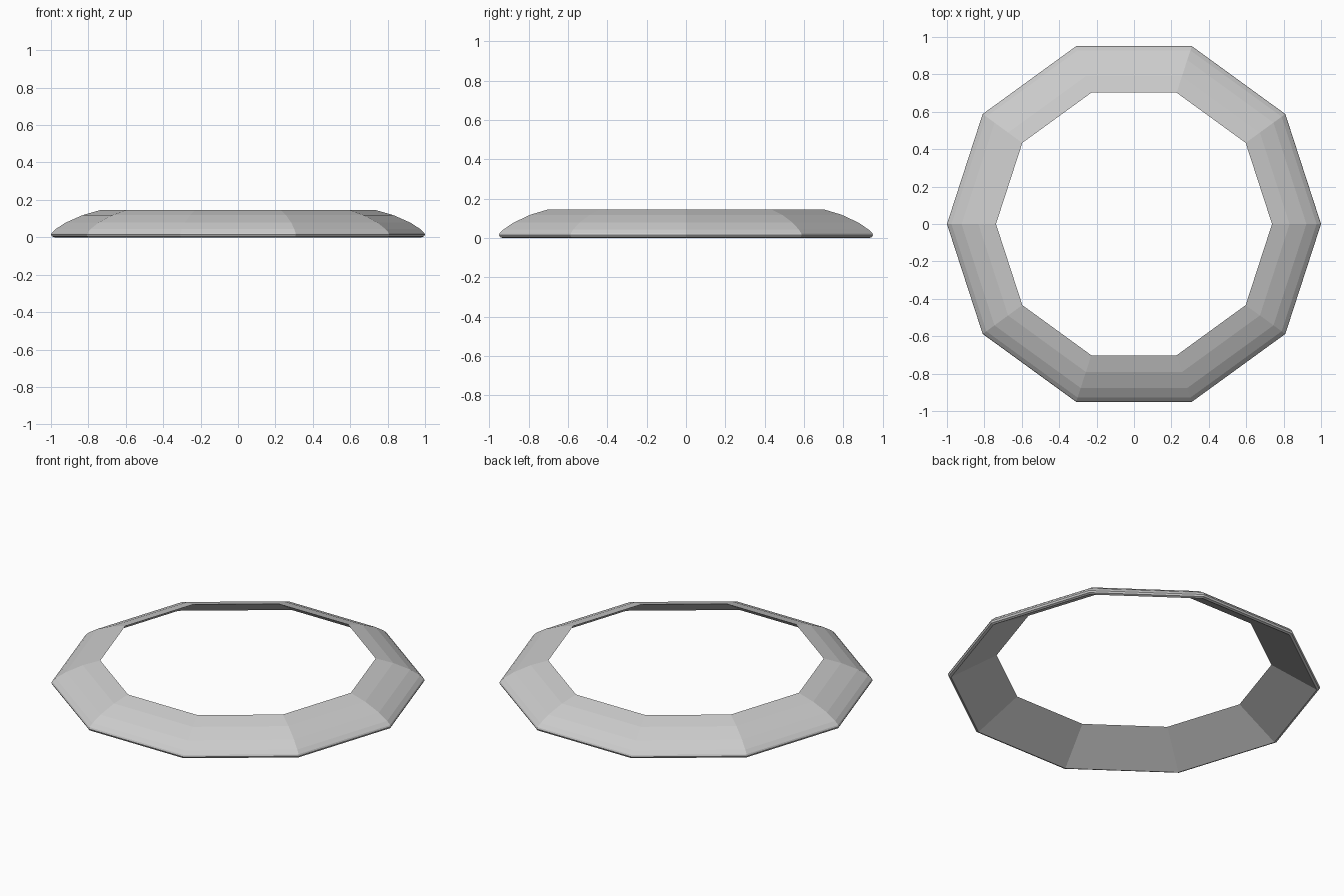
import bpy, bmesh
from math import cos, sin, tau

if "Cube" in bpy.data.objects:
    bpy.data.objects.remove(bpy.data.objects["Cube"])

SIDES = 10
# closed cross-section (radius, height): domed top, rounded rim, sloped underside
PROFILE = [(0.738, 0.145), (0.832, 0.118), (0.922, 0.078), (0.976, 0.043),
           (0.996, 0.024), (1.0, 0.015), (0.995, 0.005), (0.982, 0.0)]

# ten-sided ring swept from the cross-section
bm = bmesh.new()
rings = [[bm.verts.new((r * cos(tau * i / SIDES), r * sin(tau * i / SIDES), z))
          for r, z in PROFILE] for i in range(SIDES)]
for i, ring in enumerate(rings):
    nxt = rings[(i + 1) % SIDES]
    for j in range(len(PROFILE)):
        k = (j + 1) % len(PROFILE)
        bm.faces.new((ring[j], ring[k], nxt[k], nxt[j]))
bmesh.ops.recalc_face_normals(bm, faces=bm.faces)

mesh = bpy.data.meshes.new("decagonal_ring")
bm.to_mesh(mesh)
bm.free()
bpy.context.collection.objects.link(bpy.data.objects.new("decagonal_ring", mesh))
